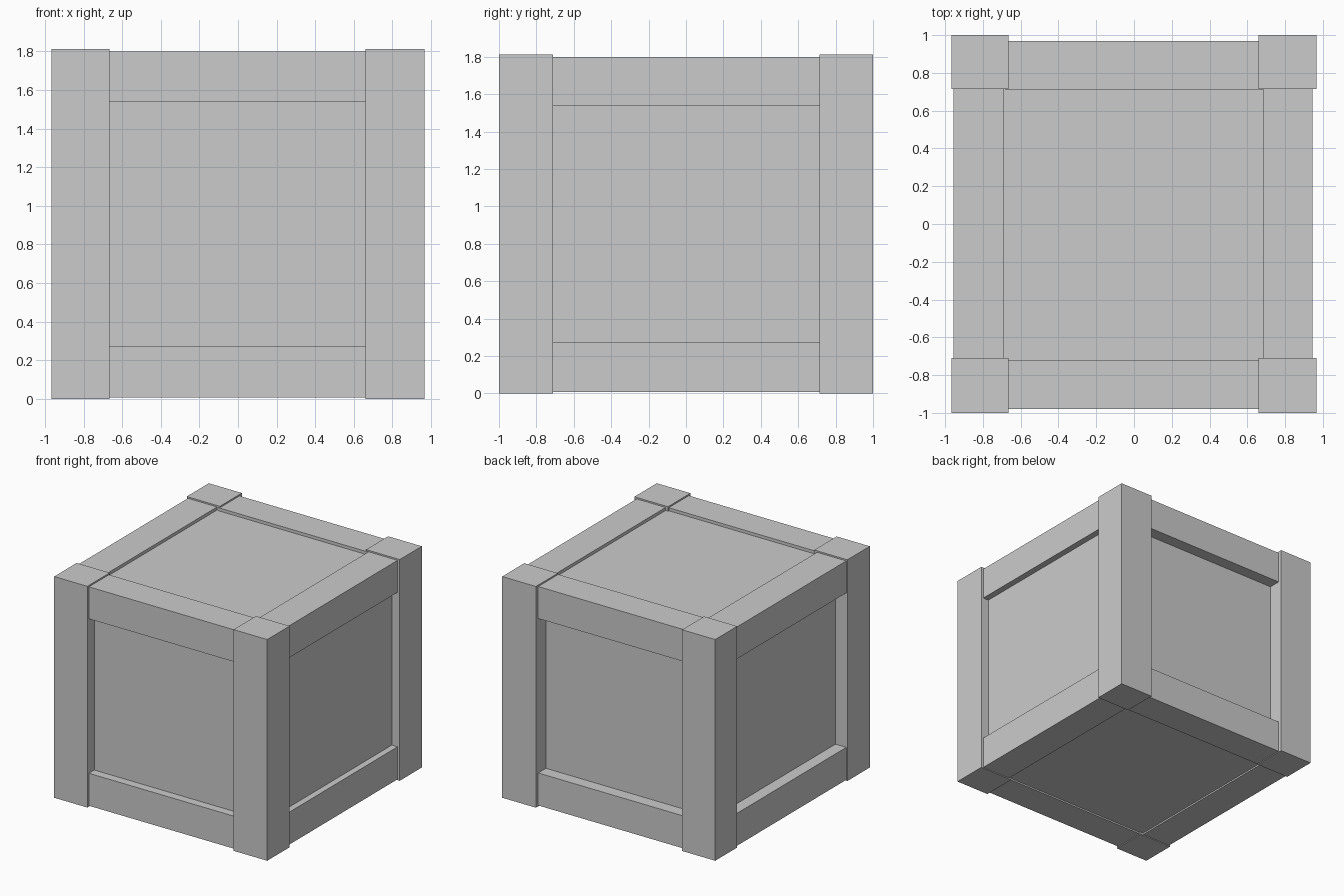
import bpy

cube = bpy.data.objects.get("Cube")
if cube:
    bpy.data.objects.remove(cube, do_unlink=True)

grey = bpy.data.materials.new("plain grey")
grey.use_nodes = True
colour = (0.6, 0.6, 0.6, 1)
grey.diffuse_color = colour
grey.node_tree.nodes["Principled BSDF"].inputs["Base Color"].default_value = colour


def box(name, x, y, z):
    """Add a box from its (low, high) range along each axis."""
    spans = (x, y, z)
    bpy.ops.mesh.primitive_cube_add(size=1, location=[(a + b) / 2 for a, b in spans])
    ob = bpy.context.object
    ob.name = name
    ob.scale = [b - a for a, b in spans]
    bpy.ops.object.transform_apply(location=False, rotation=False, scale=True)
    ob.data.materials.append(grey)
    return ob


# Inset body that shows as the six panels
box("crate_body", (-0.857, 0.893), (-0.91, 0.87), (0.02, 1.775))

# Corner posts, slightly proud of everything else
for side, x in (("right", (-0.965, -0.665)), ("left", (0.66, 0.965))):
    for end, y in (("front", (-1, -0.71)), ("back", (0.715, 1))):
        box(f"{end}_{side}_post", x, y, (0, 1.812))

# Rails along the top and bottom of each side, tucked into the posts
for level, z in (("bottom", (0.007, 0.273)), ("top", (1.538, 1.8))):
    for end, y in (("front", (-0.98, -0.72)), ("back", (0.71, 0.97))):
        box(f"{end}_{level}_rail", (-0.68, 0.68), y, z)
    for side, x in (("right", (-0.955, -0.69)), ("left", (0.682, 0.945))):
        box(f"{side}_{level}_rail", x, (-0.73, 0.73), z)
